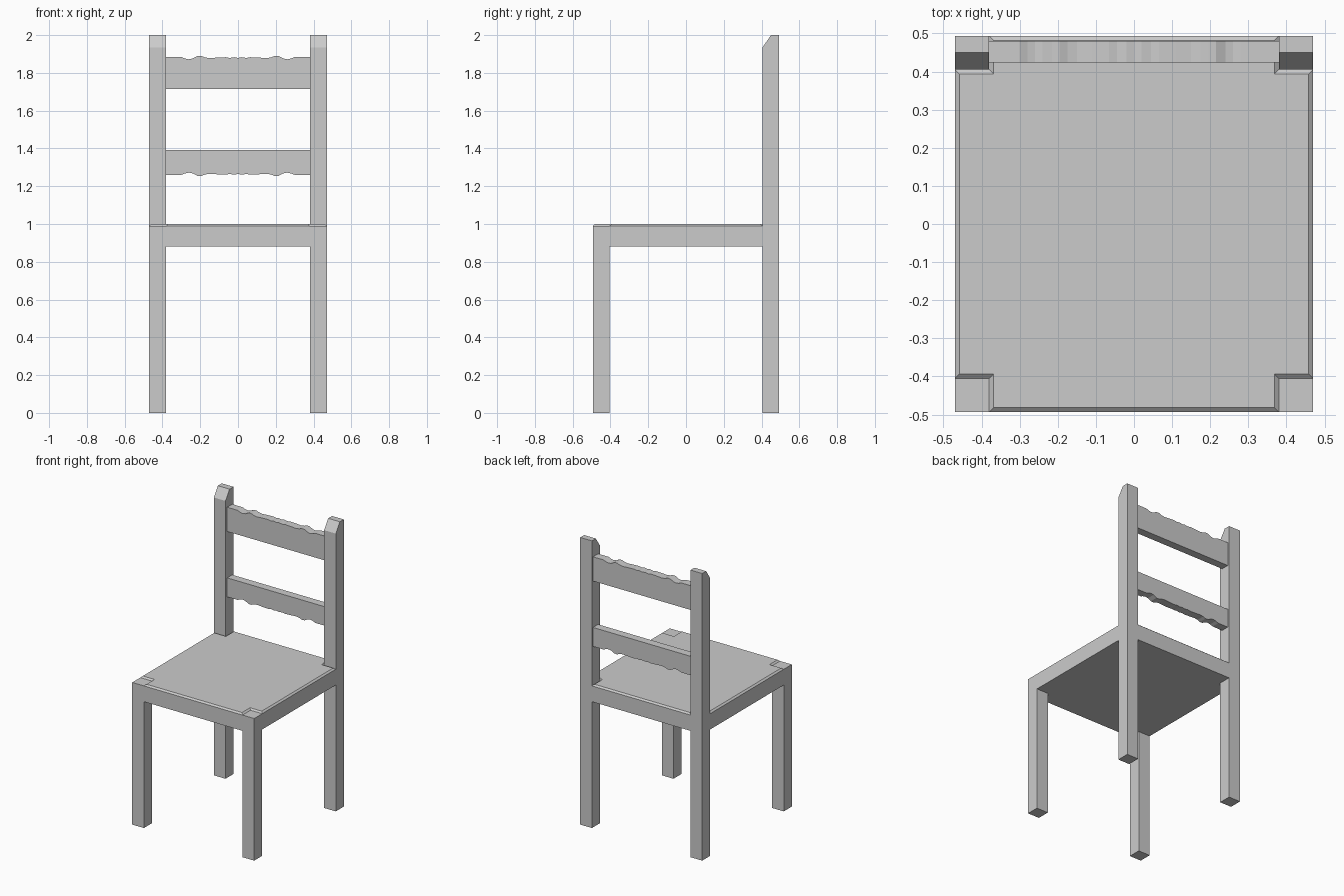
import bpy
import bmesh

cube = bpy.data.objects.get("Cube")
if cube:
    bpy.data.objects.remove(cube, do_unlink=True)

# One plain grey for the whole chair
grey = bpy.data.materials.new("plain_grey")
grey.diffuse_color = (0.6, 0.6, 0.6, 1)
grey.use_nodes = True
grey.node_tree.nodes["Principled BSDF"].inputs["Base Color"].default_value = (0.6, 0.6, 0.6, 1)

# Half width, half depth, and the inner edges of the legs
HX, HY, NX, NY = 0.47, 0.493, 0.38, 0.405


def loft(name, loops):
    """Solid skinned through matching loops of points, capped at both ends."""
    bm = bmesh.new()
    rings = [[bm.verts.new(p) for p in loop] for loop in loops]
    n = len(rings[0])
    for a, b in zip(rings, rings[1:]):
        for i in range(n):
            j = (i + 1) % n
            bm.faces.new((a[i], a[j], b[j], b[i]))
    bm.faces.new(rings[0])
    bm.faces.new(rings[-1])
    bmesh.ops.recalc_face_normals(bm, faces=bm.faces)
    mesh = bpy.data.meshes.new(name)
    bm.to_mesh(mesh)
    bm.free()
    mesh.materials.append(grey)
    obj = bpy.data.objects.new(name, mesh)
    bpy.context.collection.objects.link(obj)
    return obj


def seat_loop(inset, z):
    """Rectangle notched around the four legs."""
    hx, hy, nx, ny = (v - inset for v in (HX, HY, NX, NY))
    corner = [(hx, ny), (nx, ny), (nx, hy)]
    loop = []
    for sx, sy in ((1, 1), (-1, 1), (-1, -1), (1, -1)):
        pts = corner if sx * sy > 0 else corner[::-1]
        loop += [(sx * x, sy * y, z) for x, y in pts]
    return loop


# Seat slab with a shallow chamfer round its top edge
loft("seat", [seat_loop(0, 0.88), seat_loop(0, 0.99), seat_loop(0.012, 1.0)])

# Legs: side profiles (y, z) extruded across x
front_profile = [(-HY, 0), (-NY, 0), (-NY, 0.99), (-HY, 0.99)]
back_profile = [(NY, 0), (HY, 0), (HY, 2.0), (0.45, 2.0), (NY, 1.935)]
for side, s in (("left", 1), ("right", -1)):
    for part, profile in (("front_leg", front_profile), ("back_post", back_profile)):
        loft(f"{part}_{side}", [[(s * x, y, z) for y, z in profile] for x in (NX, HX)])

# Scalloped edge of the back rails: (x, height) for the +x half
wave = [(0.0, 0.0), (0.02, 0.004), (0.045, 0.0), (0.065, 0.004), (0.11, 0.002),
        (0.15, -0.001), (0.175, 0.003), (0.195, 0.011), (0.215, 0.010),
        (0.24, -0.003), (0.26, -0.007), (0.28, -0.003), (0.30, 0.005), (NX, 0.005)]
edge = [(-x, h) for x, h in wave[:0:-1]] + wave


def back_rail(name, straight_z, wavy_z):
    d = 1 if wavy_z > straight_z else -1
    outline = [(NX, straight_z), (-NX, straight_z)] + [(x, wavy_z + d * h) for x, h in edge]
    loft(name, [[(x, y, z) for x, z in outline] for y in (0.424, 0.48)])


back_rail("top_back_rail", 1.715, 1.879)
back_rail("lower_back_rail", 1.392, 1.265)
